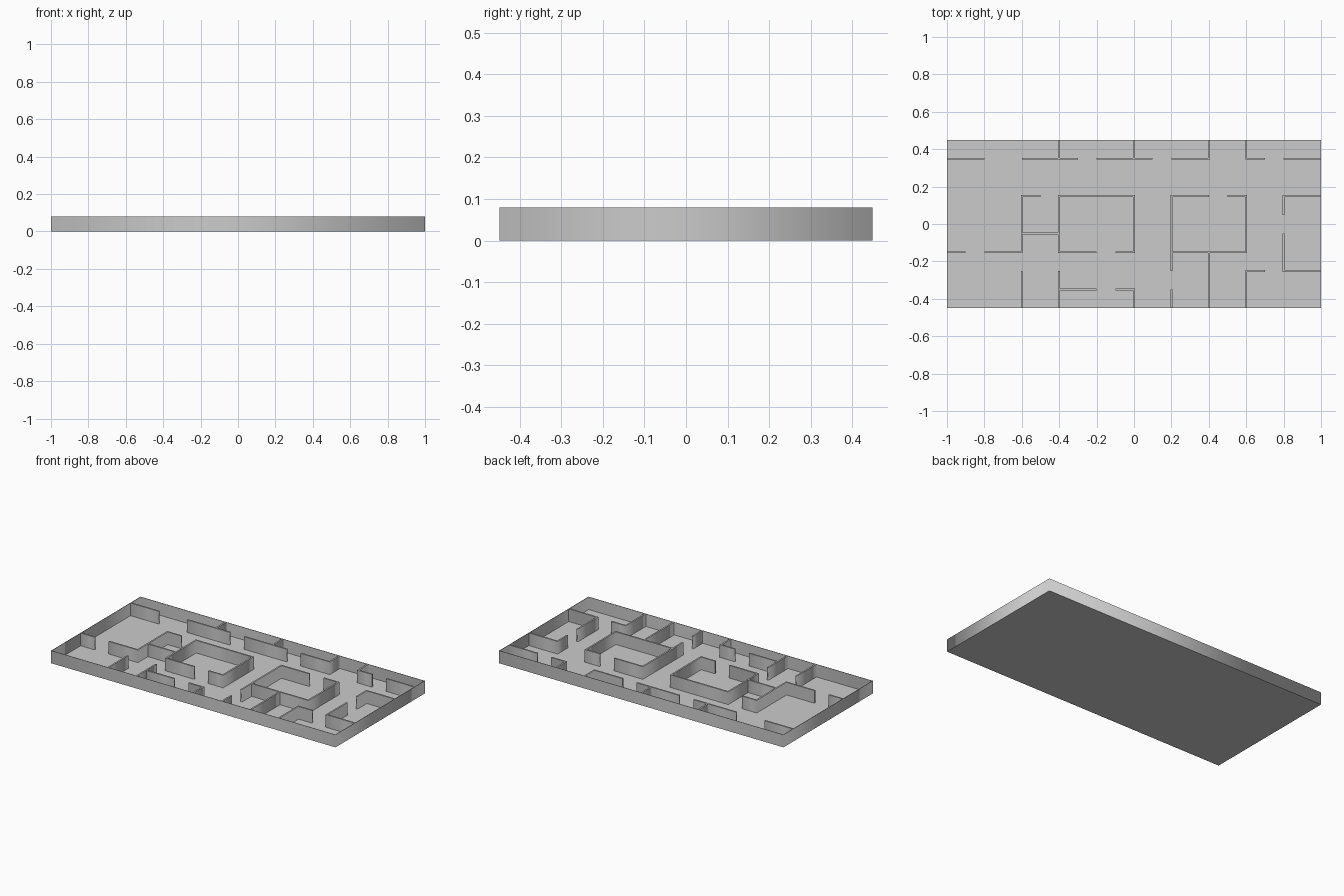
import bpy, bmesh
from mathutils import Vector

cube = bpy.data.objects.get("Cube")
if cube:
    bpy.data.objects.remove(cube, do_unlink=True)

HALF_X, HALF_Y, HEIGHT = 1.0, 0.449, 0.08
CELL = 0.1
WALL = 0.01
SHELL = 0.003

grey = bpy.data.materials.new("plain_grey")
grey.use_nodes = True
colour = (0.6, 0.6, 0.6, 1)
grey.diffuse_color = colour
grey.node_tree.nodes["Principled BSDF"].inputs["Base Color"].default_value = colour


def finish(bm, name):
    """Shade upright faces smooth, keep caps flat, and link the object."""
    bmesh.ops.recalc_face_normals(bm, faces=bm.faces)
    for face in bm.faces:
        face.smooth = abs(face.normal.z) < 0.5
    for edge in bm.edges:
        edge.smooth = all(face.smooth for face in edge.link_faces)
    mesh = bpy.data.meshes.new(name)
    bm.to_mesh(mesh)
    bm.free()
    mesh.materials.append(grey)
    obj = bpy.data.objects.new(name, mesh)
    bpy.context.collection.objects.link(obj)
    return obj


def grid_point(col, row):
    """Turn a column and row counted from the back right corner into x, y."""
    edge_x, edge_y = HALF_X - SHELL, HALF_Y - SHELL
    x = col * CELL - HALF_X
    y = HALF_Y - row * CELL
    return Vector((max(-edge_x, min(edge_x, x)), max(-edge_y, min(edge_y, y))))


def side_offsets(points):
    """Mitred sideways offset at every point of a path."""
    dirs = [(b - a).normalized() for a, b in zip(points, points[1:])]
    normals = [Vector((-d.y, d.x)) for d in dirs]
    result = []
    for i in range(len(points)):
        before, after = normals[max(i - 1, 0)], normals[min(i, len(normals) - 1)]
        mitre = (before + after) / (1 + before.dot(after))
        result.append(mitre * WALL / 2)
    return result


def wall(name, *cells):
    """Upright partition of constant thickness along a path of grid cells."""
    points = [grid_point(*cell) for cell in cells]
    offsets = side_offsets(points)
    bm = bmesh.new()
    left = [bm.verts.new((*(p + o), 0)) for p, o in zip(points, offsets)]
    right = [bm.verts.new((*(p - o), 0)) for p, o in zip(points, offsets)]
    base = [bm.faces.new((left[i], left[i + 1], right[i + 1], right[i]))
            for i in range(len(points) - 1)]
    grown = bmesh.ops.extrude_face_region(bm, geom=base, use_keep_orig=True)
    top = [v for v in grown["geom"] if isinstance(v, bmesh.types.BMVert)]
    bmesh.ops.translate(bm, vec=(0, 0, HEIGHT), verts=top)
    return finish(bm, name)


# Floor sheet
bm = bmesh.new()
bmesh.ops.create_grid(bm, x_segments=1, y_segments=1, size=1)
bmesh.ops.scale(bm, vec=(HALF_X, HALF_Y, 1), verts=bm.verts)
finish(bm, "floor")

# Thin outer wall running round the floor
bm = bmesh.new()
corners = [(-1, -1), (1, -1), (1, 1), (-1, 1)]
rings = []
for inset, z in [(0, 0), (0, HEIGHT), (SHELL, HEIGHT), (SHELL, 0)]:
    rings.append([bm.verts.new((sx * (HALF_X - inset), sy * (HALF_Y - inset), z))
                  for sx, sy in corners])
for r in range(4):
    low, high = rings[r], rings[(r + 1) % 4]
    for i in range(4):
        j = (i + 1) % 4
        bm.faces.new((low[i], low[j], high[j], high[i]))
finish(bm, "outer_wall")

# Partitions of the back row of rooms
for start, end, divider in [(0, 2, None), (4, 7, 6), (9, 12, 11 - 1),
                            (12, 14, 14), (16, 17, 16), (18, 20, None)]:
    if divider == 10:
        start, end = 8, 11
    if start == divider:
        wall("back_room_corner", (divider, 0), (start, 1), (end, 1))
    elif end == divider:
        wall("back_room_corner", (divider, 0), (end, 1), (start, 1))
    else:
        wall("back_room_front", (start, 1), (end, 1))
        if divider:
            wall("back_room_divider", (divider, 0), (divider, 1))

# Middle rooms on the right side
wall("lobby_stub", (0, 6), (1, 6))
wall("small_room_wall", (5, 3), (4, 3), (4, 6), (2, 6))
wall("small_room_divider", (4, 5), (6, 5))
wall("hall_wall", (8, 6), (6, 6), (6, 3), (10, 3), (10, 6), (9, 6))

# Middle rooms on the left side
wall("office_wall", (14, 3), (12, 3), (12, 7))
wall("office_back_wall", (15, 3), (16, 3), (16, 6), (12, 6))
wall("side_room_back", (20, 3), (18, 3), (18, 4))
wall("side_room_front", (18, 5), (18, 7), (20, 7))

# Partitions of the front row of rooms
for col, row in [(4, 7), (6, 7), (12, 8), (14, 6)]:
    wall("front_room_divider", (col, row), (col, 9))
wall("front_closet_wall", (6, 8), (8, 8))
wall("front_closet_corner", (9, 8), (10, 8), (10, 9))
wall("front_room_corner", (17, 7), (16, 7), (16, 9))
